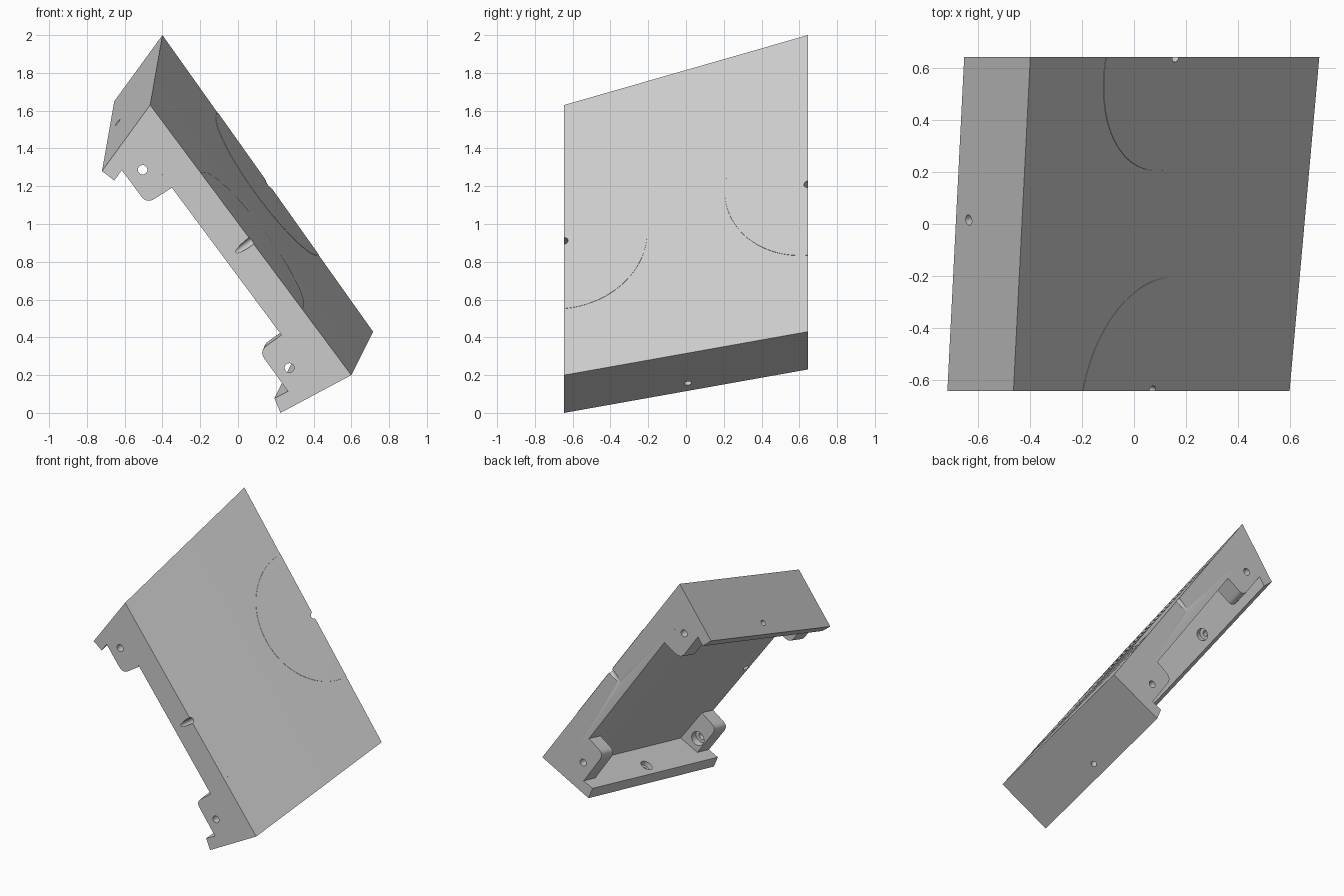
import bpy, bmesh, math
from mathutils import Vector as V

if "Cube" in bpy.data.objects:
    bpy.data.objects.remove(bpy.data.objects["Cube"])

YH = 0.645                                   # half width in y
U, L = V((-0.518, 1.418)), V((0.40, 0.184))  # inner corners under the slab (x, z)
UP, LOW = V((0.065, 0.37)), V((0.115, 0.23)) # front-to-back skew of each end
TOP, BOT = V((-0.465, 1.63)), V((0.60, 0.20))  # ends of the cover's top line at the front


def skew(p, y):
    """Carry a front profile point back to depth y on the twisted body."""
    p = V(p)
    t = min(1, max(0, (p - U).dot(L - U) / (L - U).length_squared))
    q = p + UP.lerp(LOW, t) * (y + YH) / (2 * YH)
    return V((q.x, y, q.y))


def add(name, bm):
    bmesh.ops.recalc_face_normals(bm, faces=bm.faces)
    me = bpy.data.meshes.new(name)
    bm.to_mesh(me)
    bm.free()
    ob = bpy.data.objects.new(name, me)
    bpy.context.collection.objects.link(ob)
    return ob


def loft(name, pts, y0, y1, n):
    bm = bmesh.new()
    rings = [[bm.verts.new(skew(p, y0 + (y1 - y0) * i / n)) for p in pts] for i in range(n + 1)]
    for a, b in zip(rings, rings[1:]):
        for k in range(len(pts)):
            j = (k + 1) % len(pts)
            bm.faces.new((a[k], a[j], b[j], b[k]))
    bm.faces.new(rings[0])
    bm.faces.new(rings[-1])
    return add(name, bm)


def drill(ob, c, axis, r, a, b):
    """Cut a round hole along axis from distance a to b past point c."""
    axis = V(axis).normalized()
    bpy.ops.mesh.primitive_cylinder_add(vertices=32, radius=r, depth=b - a,
                                        location=V(c) + axis * (a + b) / 2,
                                        rotation=axis.to_track_quat('Z', 'Y').to_euler())
    cutter = bpy.context.object
    cutter.hide_render = True
    m = ob.modifiers.new("hole", 'BOOLEAN')
    m.operation, m.solver, m.object = 'DIFFERENCE', 'EXACT', cutter
    bpy.context.view_layer.objects.active = ob
    bpy.ops.object.modifier_apply(modifier=m.name)
    bpy.data.objects.remove(cutter, do_unlink=True)


def rounded(a, c, b, size):
    """Points rounding corner c between a and b."""
    a, b, c = V(a), V(b), V(c)
    p, q = c + (a - c).normalized() * size, c + (b - c).normalized() * size
    return [p.lerp(c, t).lerp(c.lerp(q, t), t) for t in (i / 8 for i in range(9))]


# Cover: slab with a deep wall at each end
cover = loft("cover", [TOP, (-0.72, 1.28), (-0.655, 1.23), U, L,
                       (0.193, 0.077), (0.225, 0.0), BOT], -YH, YH, 16)

# Holes through the end walls, wider on the inside
for c, axis in (((-0.638, 0.015, 1.537), (0.808, 0.128, -0.589)),
                ((0.356, 0.01, 0.16), (-0.461, -0.117, 0.887))):
    drill(cover, c, axis, 0.02, -0.05, 0.15)
    drill(cover, c, axis, 0.042, 0.045, 0.15)

# Edge notches, square to the cover's top
centres = [V((0.07, -YH, 0.91)), V((0.16, YH, 1.21))]
normal = V((1.845, -0.487, 1.374)).normalized()
for c in centres:
    drill(cover, c, -normal, 0.021, -0.06, 0.25)

# Shallow half-round pads around the notches
for c, side, name in ((centres[0], 1, "front_pad"), (centres[1], -1, "back_pad")):
    along = V((0.597, 0, -0.802))
    across = normal.cross(along).normalized()
    across *= side * math.copysign(1, across.y)
    bm = bmesh.new()
    rings = []
    for r, h in ((0.03, 0.002), (0.17, 0.002), (0.31, 0.002), (0.449, 0.002), (0.45, -0.003)):
        ring = []
        for i in range(49):
            a = math.pi * i / 48
            p = c + (along * math.cos(a) + across * math.sin(a)) * r
            f = (p.y + YH) / (2 * YH)
            t0, t1 = TOP + UP * f, BOT + LOW * f
            z = t0.y + (t1.y - t0.y) * (p.x - t0.x) / (t1.x - t0.x)
            q = V((p.x, p.y, z)) + V((normal.x, 0, normal.z)) * h
            ring.append(bm.verts.new(q))
        rings.append(ring)
    for a, b in zip(rings, rings[1:]):
        for k in range(48):
            bm.faces.new((a[k], a[k + 1], b[k + 1], b[k]))
    pad = add(name, bm)
    if sum((f.normal.dot(normal) for f in pad.data.polygons)) < 0:
        pad.data.flip_normals()

# Screw tabs in the four corners
w, s = (-0.615, 1.285), (-0.35, 1.192)
upper = [U, w] + rounded(w, (-0.483, 1.107), s, 0.05) + [s]
w, s = (0.265, 0.114), (0.23, 0.4125)
lower = [L, w] + rounded(w, (0.111, 0.326), s, 0.05) + [s]
for end, pts, hole in (("upper", upper, (-0.505, 1.287)), ("lower", lower, (0.272, 0.238))):
    for place, y, d in (("front", -YH, 1), ("back", YH, -1)):
        tab = loft(f"{end}_{place}_tab", pts, y, y + d * 0.12, 1)
        # screw hole reaches slightly into the neighbouring cover
        for ob in (tab, cover):
            drill(ob, skew(hole, y), (0, d, 0), 0.025, -0.02, 0.15)
        drill(tab, skew(hole, y), (0, d, 0), 0.05, 0.07, 0.15)

# Smooth the round parts, keep the edges crisp
bpy.ops.object.select_all(action='DESELECT')
for ob in bpy.context.scene.objects:
    ob.select_set(True)
bpy.context.view_layer.objects.active = cover
bpy.ops.object.shade_smooth_by_angle(angle=math.radians(25))
